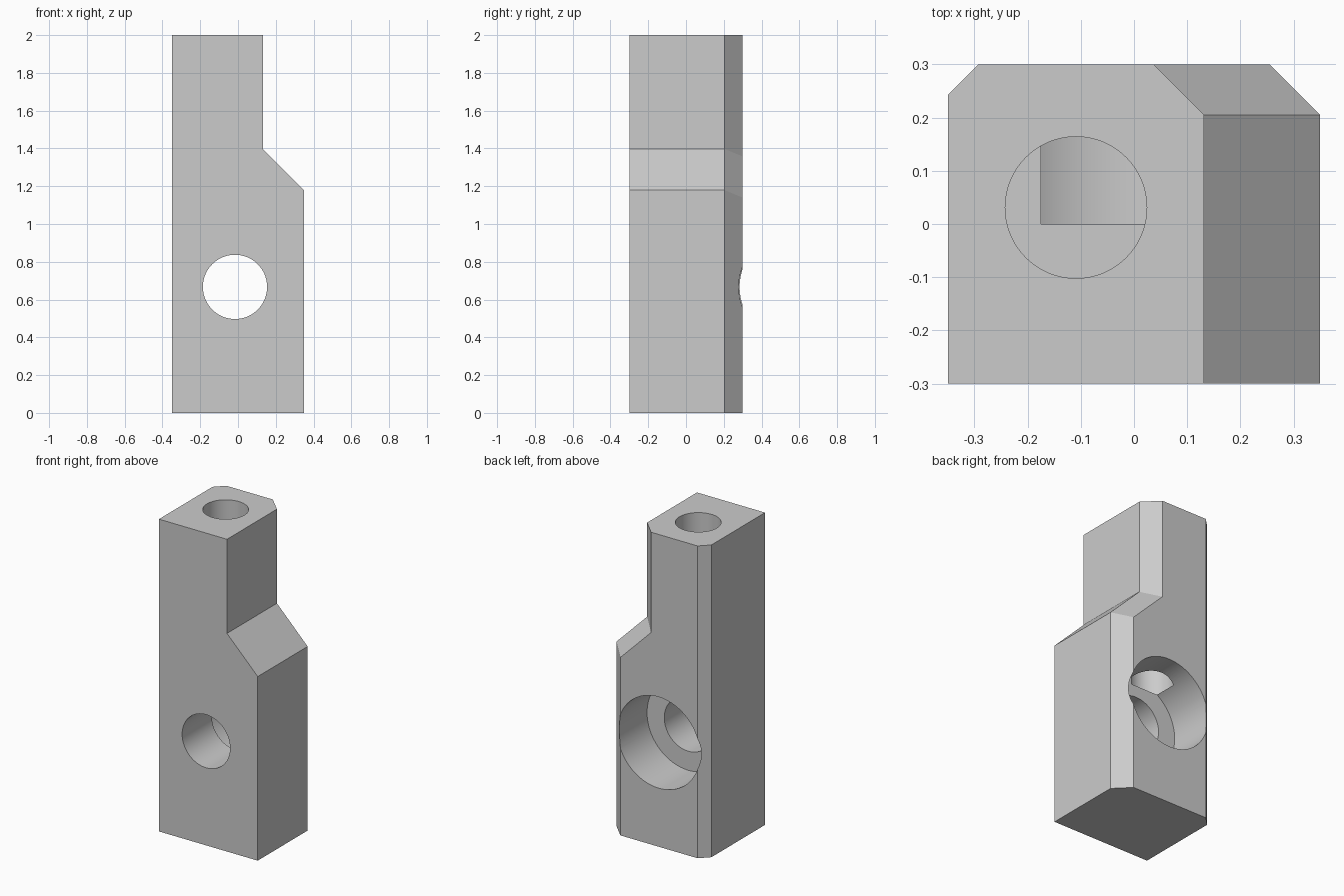
import bpy, bmesh
from math import pi, tan, radians
from mathutils import Vector

if "Cube" in bpy.data.objects:
    bpy.data.objects.remove(bpy.data.objects["Cube"], do_unlink=True)

grey = bpy.data.materials.new("light grey")
grey.use_nodes = True
grey.diffuse_color = (0.6, 0.6, 0.6, 1)
grey.node_tree.nodes["Principled BSDF"].inputs["Base Color"].default_value = (0.6, 0.6, 0.6, 1)

HALF_X, HALF_Y, HEIGHT = 0.35, 0.3, 2.0
STEP_X, SLOPE_TOP, SLOPE_LOW = 0.132, 1.397, 1.179
CHAMFER, SMALL_CHAMFER = 0.095, 0.058


def outline(inset):
    """Stepped front outline, with its stepped side moved inwards."""
    drop = inset * tan(radians(22.5))
    return [(-HALF_X, 0), (HALF_X - inset, 0), (HALF_X - inset, SLOPE_LOW - drop),
            (STEP_X - inset, SLOPE_TOP - drop), (STEP_X - inset, HEIGHT), (-HALF_X, HEIGHT)]


# Stepped block, lofted from front to back with a mitred chamfer
bm = bmesh.new()
rings = [[bm.verts.new((x, y, z)) for x, z in outline(inset)]
         for y, inset in ((-HALF_Y, 0), (HALF_Y - CHAMFER, 0), (HALF_Y, CHAMFER))]
for a, b in zip(rings, rings[1:]):
    for i in range(len(a)):
        j = (i + 1) % len(a)
        bm.faces.new((a[i], a[j], b[j], b[i]))
bm.faces.new(rings[0])
bm.faces.new(rings[-1])

# Small chamfer on the other back edge
cut = bmesh.ops.bisect_plane(bm, geom=bm.verts[:] + bm.edges[:] + bm.faces[:],
                             plane_co=(-HALF_X + SMALL_CHAMFER, HALF_Y, 0),
                             plane_no=(-1, 1, 0), clear_outer=True)
edges = [e for e in cut["geom_cut"] if isinstance(e, bmesh.types.BMEdge)]
bmesh.ops.holes_fill(bm, edges=edges)
bmesh.ops.dissolve_limit(bm, angle_limit=radians(0.5), verts=bm.verts[:], edges=bm.edges[:])
bmesh.ops.recalc_face_normals(bm, faces=bm.faces[:])
mesh = bpy.data.meshes.new("stepped_block")
bm.to_mesh(mesh)
bm.free()
block = bpy.data.objects.new("stepped_block", mesh)
bpy.context.collection.objects.link(block)
mesh.materials.append(grey)


def drill(name, start, end, radius):
    """Cut a round hole between two points."""
    a, b = Vector(start), Vector(end)
    axis = b - a
    bpy.ops.mesh.primitive_cylinder_add(vertices=96, radius=radius, depth=axis.length,
                                        location=(a + b) / 2,
                                        rotation=axis.to_track_quat("Z", "Y").to_euler())
    cutter = bpy.context.object
    cutter.name = name
    cutter.hide_render = True
    cutter.data.materials.append(grey)
    mod = block.modifiers.new(name, "BOOLEAN")
    mod.operation, mod.solver, mod.object = "DIFFERENCE", "EXACT", cutter
    bpy.ops.object.select_all(action="DESELECT")
    bpy.context.view_layer.objects.active = block
    block.select_set(True)
    bpy.ops.object.modifier_apply(modifier=name)
    bpy.data.objects.remove(cutter, do_unlink=True)


# Through hole, back counterbore and blind hole from the top
BORE_X, BORE_Z = -0.016, 0.667
drill("through_hole", (BORE_X, -0.5, BORE_Z), (BORE_X, 0.1, BORE_Z), 0.17)
drill("counterbore", (BORE_X, 0, BORE_Z), (BORE_X, 0.5, BORE_Z), 0.292)
drill("top_hole", (-0.109, 0.031, 0.912), (-0.109, 0.031, 2.2), 0.133)

bpy.ops.object.shade_smooth_by_angle(angle=radians(20))
